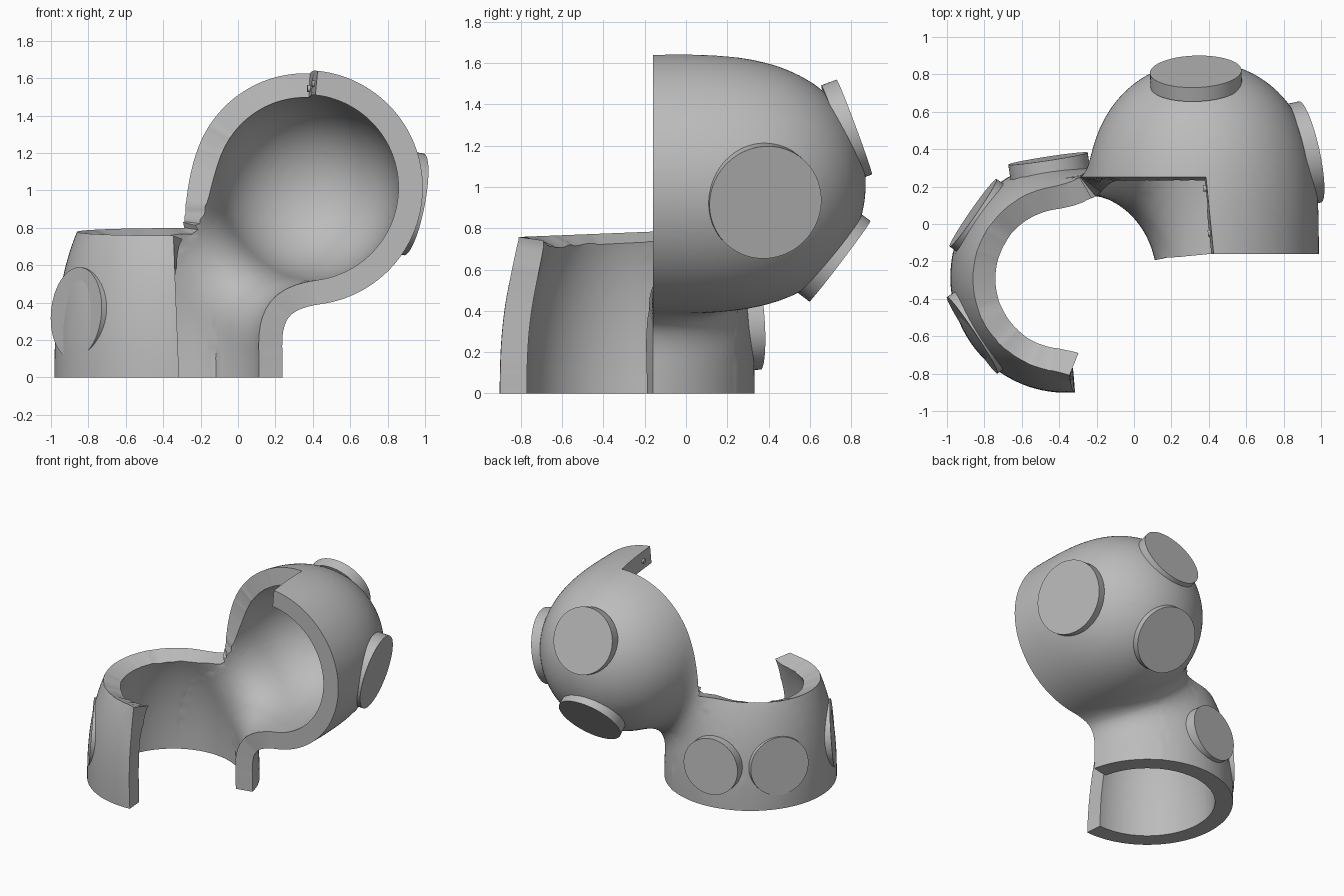
import bpy, bmesh, math
from mathutils import Vector, Matrix

cube = bpy.data.objects.get("Cube")
if cube:
    bpy.data.objects.remove(cube, do_unlink=True)

grey = bpy.data.materials.new("plain grey")
grey.use_nodes = True
grey.diffuse_color = (0.5, 0.5, 0.5, 1)
grey.node_tree.nodes["Principled BSDF"].inputs["Base Color"].default_value = (0.5, 0.5, 0.5, 1)

# Two rounded domes: one opens to the front, the other opens downwards
HOOD = dict(base=Vector((0.36, -0.16, 1.015)), axis=Vector((0, 1, 0)), r=0.628, length=1.03, power=3.2)
COLLAR = dict(base=Vector((-0.365, -0.285, 0)), axis=Vector((0, 0, 1)), r=0.617, length=1.2, power=2.4)
BLEND = 0.22
WALL = 0.13


def dome_distance(p, d):
    q = p - d["base"]
    along = q.dot(d["axis"])
    radial = (q - along * d["axis"]).length / d["r"]
    t = max(along / d["length"], 0)
    return 0.6 * (math.sqrt(radial ** 2 + t ** d["power"]) - 1)


def blended(p):
    a, b = dome_distance(p, HOOD), dome_distance(p, COLLAR)
    h = max(BLEND - abs(a - b), 0) / BLEND
    return min(a, b) - h * h * BLEND / 4


def add_dome(bm, d):
    """Lathe a dome, with extra length beyond its open end."""
    ts = [-0.4 + 1.4 * i / 40 for i in range(41)]
    pts = [(0, ts[0])] + [(math.sqrt(max(1 - max(t, 0) ** d["power"], 0)), t) for t in ts]
    verts = [bm.verts.new((r * d["r"], 0, t * d["length"])) for r, t in pts]
    edges = [bm.edges.new(pair) for pair in zip(verts, verts[1:])]
    spun = bmesh.ops.spin(bm, geom=verts + edges, cent=(0, 0, 0), axis=(0, 0, 1),
                          angle=math.tau, steps=64, use_duplicate=False)
    own = [v for v in bm.verts if not v.tag]
    turn = Vector((0, 0, 1)).rotation_difference(d["axis"]).to_matrix().to_4x4()
    bmesh.ops.transform(bm, matrix=Matrix.Translation(d["base"]) @ turn, verts=own)
    for v in own:
        v.tag = True


def link(name, mesh):
    ob = bpy.data.objects.new(name, mesh)
    bpy.context.scene.collection.objects.link(ob)
    return ob


def select(ob):
    bpy.ops.object.select_all(action="DESELECT")
    bpy.context.view_layer.objects.active = ob
    ob.select_set(True)


def apply(ob, kind, **settings):
    mod = ob.modifiers.new(kind.title(), kind)
    for key, value in settings.items():
        setattr(mod, key, value)
    select(ob)
    bpy.ops.object.modifier_apply(modifier=mod.name)


def finish(ob, degrees=40):
    ob.data.materials.clear()
    ob.data.materials.append(grey)
    select(ob)
    bpy.ops.object.shade_smooth_by_angle(angle=math.radians(degrees))


# Shell: merge the domes into one skin
bm = bmesh.new()
add_dome(bm, HOOD)
add_dome(bm, COLLAR)
bmesh.ops.remove_doubles(bm, verts=bm.verts, dist=0.0005)
bmesh.ops.recalc_face_normals(bm, faces=bm.faces)
mesh = bpy.data.meshes.new("shell")
bm.to_mesh(mesh)
bm.free()
shell = link("shell", mesh)
apply(shell, "REMESH", mode="VOXEL", voxel_size=0.03)

# Pull the skin onto the smoothly blended surface
bm = bmesh.new()
bm.from_mesh(shell.data)
e = 0.002
steps = [Vector((e, 0, 0)), Vector((0, e, 0)), Vector((0, 0, e))]
for v in bm.verts:
    for _ in range(4):
        f = blended(v.co)
        if abs(f) > 0.12:
            break
        g = Vector([(blended(v.co + s) - f) / e for s in steps])
        v.co -= g * f / max(g.length_squared, 0.05)

# Trim planes: floor, front opening, side rim, collar top, step, collar end
FRONT, RIM, TOP, STEP, END = -0.16, 0.25, 0.79, 0.41, -0.315
planes = [((0, 0, 0), (0, 0, 1)), ((0, FRONT, 0), (0, 1, 0)), ((0, RIM, 0), (0, 1, 0)),
          ((0, 0, TOP), (0, -0.04, 1)), ((STEP, 0, 0), (1, 0.1, 0)), ((END, 0, 0), (1, 0, 0.04))]
for co, no in planes:
    bmesh.ops.bisect_plane(bm, geom=bm.verts[:] + bm.edges[:] + bm.faces[:], dist=0.005,
                           plane_co=co, plane_no=Vector(no).normalized(), use_snap_center=True)


def trimmed(c):
    front = c.y < FRONT and c.x + 0.04 * c.z > END
    corner = c.z - 0.04 * c.y > TOP and c.y < RIM and c.x + 0.1 * c.y < STEP
    return c.z < 0 or front or corner


bmesh.ops.delete(bm, geom=[f for f in bm.faces if trimmed(f.calc_center_median())], context="FACES")
bmesh.ops.remove_doubles(bm, verts=bm.verts, dist=0.002)
bm.to_mesh(shell.data)
bm.free()
apply(shell, "SOLIDIFY", thickness=WALL, offset=-1, use_even_offset=False)
finish(shell)


def disc(name, face, normal, radius, depth, sides=64):
    """A round plate whose outer face is centred on the given point."""
    n = Vector(normal).normalized()
    bm = bmesh.new()
    turn = Vector((0, 0, 1)).rotation_difference(n).to_matrix().to_4x4()
    bmesh.ops.create_cone(bm, cap_ends=True, segments=sides, radius1=radius, radius2=radius, depth=depth,
                          matrix=Matrix.Translation(Vector(face) - n * depth / 2) @ turn)
    mesh = bpy.data.meshes.new(name)
    bm.to_mesh(mesh)
    bm.free()
    finish(link(name, mesh))


# Round pads on the hood and collar
disc("hood_side_pad", (0.94, 0.385, 0.925), (0.96, 0.21, -0.19), 0.277, 0.08)
disc("hood_upper_pad", (0.33, 0.815, 1.29), (-0.03, 0.94, 0.35), 0.245, 0.08)
disc("hood_lower_pad", (0.32, 0.745, 0.64), (-0.03, 0.79, -0.6), 0.245, 0.08)
disc("collar_front_pad", (-0.865, -0.595, 0.345), (-0.83, -0.55, 0.08), 0.245, 0.08)
disc("collar_side_pad", (-0.86, 0.06, 0.33), (-0.82, 0.57, 0.08), 0.22, 0.08)
disc("collar_back_pad", (-0.46, 0.35, 0.33), (-0.15, 0.98, 0.05), 0.215, 0.08)

# Locating pins on the step of the hood rim
disc("front_pin", (0.395, -0.05, 1.57), (-1, -0.1, 0), 0.018, 0.05, 16)
disc("back_pin", (0.37, 0.19, 1.545), (-1, -0.1, 0), 0.018, 0.05, 16)
